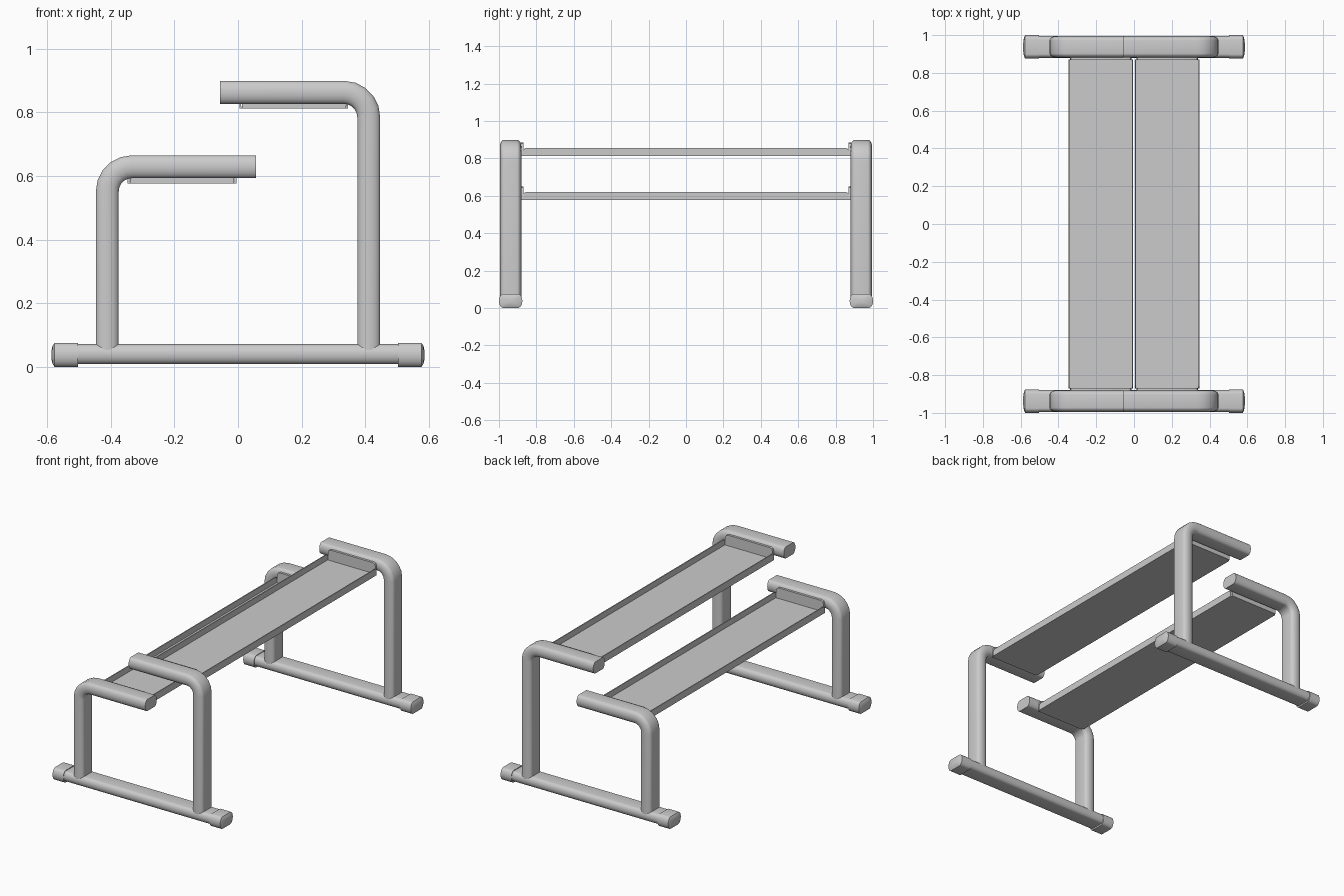
import bpy, bmesh, math
from mathutils import Vector

if "Cube" in bpy.data.objects:
    bpy.data.objects.remove(bpy.data.objects["Cube"])

Y0 = 0.9375  # distance of each end frame from the middle


def finish(bm, name, angle=35):
    bmesh.ops.recalc_face_normals(bm, faces=bm.faces)
    me = bpy.data.meshes.new(name)
    bm.to_mesh(me)
    bm.free()
    ob = bpy.data.objects.new(name, me)
    bpy.context.collection.objects.link(ob)
    bpy.ops.object.select_all(action='DESELECT')
    bpy.context.view_layer.objects.active = ob
    ob.select_set(True)
    bpy.ops.object.shade_smooth_by_angle(angle=math.radians(angle))
    return ob


def section(w, t, bulge, n=10):
    """Flattened oval: flat faces with elliptical sides (half width w, half thickness t)."""
    pts = []
    for side in (1, -1):
        for i in range(n + 1):
            a = -math.pi / 2 + math.pi * i / n
            pts.append((side * (w - bulge + bulge * math.cos(a)), side * t * math.sin(a)))
    return pts


def sweep(name, stations, w, t, bulge, y):
    """Stations are (x, z, normal angle in xz, scale)."""
    bm = bmesh.new()
    rings = []
    for x, z, a, s in stations:
        rings.append([bm.verts.new((x + q * s * math.cos(a), y + p * s, z + q * s * math.sin(a)))
                      for p, q in section(w, t, bulge)])
    for r0, r1 in zip(rings, rings[1:]):
        for i in range(len(r0)):
            j = (i + 1) % len(r0)
            bm.faces.new((r0[i], r0[j], r1[j], r1[i]))
    bm.faces.new(rings[0])
    bm.faces.new(rings[-1])
    return finish(bm, name)


def bent_leg(name, side, top, y, r=0.078, x=0.411):
    """Upright that bends inward into the supporting arm."""
    st = [(side * x, 0.04, 0 if side > 0 else math.pi, 1)]
    for i in range(6):
        a = math.pi / 2 * i / 5
        st.append((side * (x - r + r * math.cos(a)), top - r + r * math.sin(a),
                   a if side > 0 else math.pi - a, 1))
    st.append((-side * 0.057, top, math.pi / 2, 1))
    return sweep(name, st, 0.057, 0.036, 0.022, y)


def prism(bm, pts, depth):
    """Extrude a polygon of 3D points by a depth vector."""
    f = bm.faces.new([bm.verts.new(p) for p in pts])
    g = bmesh.ops.extrude_face_region(bm, geom=[f])
    # keep the source face as the closing side
    vs = [v for v in g['geom'] if isinstance(v, bmesh.types.BMVert)]
    bmesh.ops.translate(bm, verts=vs, vec=Vector(depth))
    if not f.is_valid or len(f.verts[0].link_faces) < 3:
        bm.faces.new([v for v in f.verts])


def tray(name, x0, x1, z):
    """Thin shelf with folded long lips and taller end flanges."""
    bm = bmesh.new()
    th, L, h, r = 0.006, 0.87, 0.043, 0.018
    prism(bm, [(x0, -L, z), (x1, -L, z), (x1, L, z), (x0, L, z)], (0, 0, th))
    # long lips with rounded upper corners
    arc = [(L - r + r * math.sin(a), z + h - r + r * math.cos(a))
           for a in (math.pi / 2 * i / 5 for i in range(6))]
    outline = [(-L, z)] + [(-p, q) for p, q in reversed(arc)] + arc + [(L, z)]
    for x in (x0, x1 - th):
        prism(bm, [(x, p, q) for p, q in outline], (th, 0, 0))
    # end flanges with clipped corners, welded against the arms
    a, b, H, c = x0 + 0.008, x1 - 0.008, 0.072, 0.018
    for y in (-0.882, 0.868):
        prism(bm, [(a, y, z), (b, y, z), (b, y, z + H - c), (b - c * 0.3, y, z + H - c * 0.3),
                   (b - c, y, z + H), (a + c, y, z + H), (a + c * 0.3, y, z + H - c * 0.3),
                   (a, y, z + H - c)], (0, 0.014, 0))
    return finish(bm, name, 30)


# two identical end frames
for end, y in (("front", -Y0), ("back", Y0)):
    up = math.pi / 2
    sweep(end + "_base_rail", [(-0.56, 0.04, up, 1), (0.56, 0.04, up, 1)], 0.059, 0.031, 0.022, y)
    bent_leg(end + "_low_leg", -1, 0.629, y)
    bent_leg(end + "_high_leg", 1, 0.863, y)
    for s, side in ((-1, "left"), (1, "right")):
        sweep(f"{end}_{side}_foot_cap",
              [(s * 0.503, 0.0375, up, 1), (s * 0.577, 0.0375, up, 1),
               (s * 0.583, 0.0375, up, 0.75), (s * 0.587, 0.0375, up, 0.3)],
              0.0625, 0.0375, 0.024, y)

# step shelves
tray("low_step", -0.347, -0.005, 0.577)
tray("high_step", 0.004, 0.346, 0.812)
